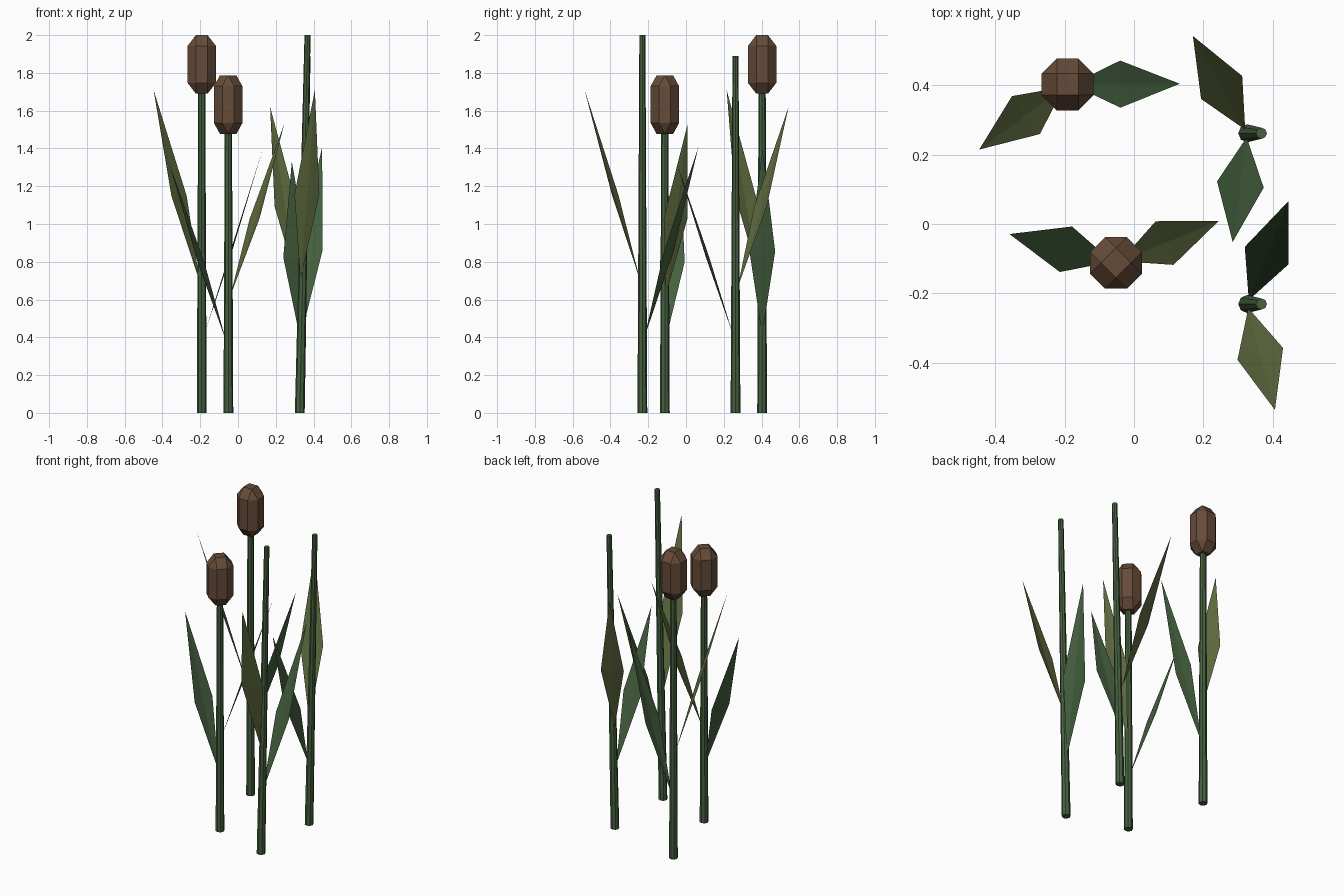
import bpy, bmesh
from mathutils import Vector, Matrix
from math import radians

if "Cube" in bpy.data.objects:
    bpy.data.objects.remove(bpy.data.objects["Cube"])


def material(name, rgb):
    m = bpy.data.materials.new(name)
    m.diffuse_color = (*rgb, 1)
    m.use_nodes = True
    m.node_tree.nodes["Principled BSDF"].inputs["Base Color"].default_value = m.diffuse_color
    return m


STEM = material("stem_green", (0.06, 0.12, 0.05))
OLIVE = material("leaf_olive", (0.115, 0.15, 0.05))
BROWN = material("head_brown", (0.13, 0.07, 0.04))


def make_object(name, bm, mat):
    bmesh.ops.recalc_face_normals(bm, faces=bm.faces)
    me = bpy.data.meshes.new(name)
    bm.to_mesh(me)
    bm.free()
    me.materials.append(mat)
    ob = bpy.data.objects.new(name, me)
    bpy.context.collection.objects.link(ob)
    return ob


# Tapered eight-sided stem, optionally leaning in x
def stem(name, base, top_x, height, r_top):
    bm = bmesh.new()
    bmesh.ops.create_cone(bm, cap_ends=True, segments=8, radius1=0.026, radius2=r_top,
                          depth=height, matrix=Matrix.Translation((0, 0, height / 2)))
    for v in bm.verts:
        v.co += Vector((base[0] + (top_x - base[0]) * v.co.z / height, base[1], 0))
    make_object(name, bm, STEM)


# Seed head: chamfered box stretched upwards
def head(name, x, y, z, turn):
    bm = bmesh.new()
    bmesh.ops.create_cube(bm, size=0.15)
    bmesh.ops.bevel(bm, geom=bm.edges[:], offset=0.044, segments=1, affect='EDGES')
    for v in bm.verts:
        top = abs(v.co.z) > 0.05
        v.co.z = (0.155 if top else 0.098) * (1 if v.co.z > 0 else -1)
    bm.transform(Matrix.Translation((x, y, z)) @ Matrix.Rotation(radians(turn), 4, 'Z'))
    make_object(name, bm, BROWN)


# Kite-shaped leaf, lightly folded along its midrib
def leaf(name, base, z0, tip, mat):
    tip = Vector(tip)
    out = Vector((tip.x - base[0], tip.y - base[1], 0)).normalized()
    root = Vector((*base, z0)) + out * 0.012
    side = Vector((-out.y, out.x, 0)) * 0.068
    mid = root.lerp(tip, 0.45)
    normal = (tip - root).cross(side).normalized()
    bm = bmesh.new()
    r, a, c, b, t = [bm.verts.new(p) for p in
                     (root, mid + side, mid - normal * 0.008, mid - side, tip)]
    for f in ((r, c, a), (a, c, t), (r, b, c), (b, t, c)):
        bm.faces.new(f)
    make_object(name, bm, mat)


# name: base, top x, height, top radius, low leaf (root z, tip), high leaf (root z, tip)
PLANTS = {
    "back_left": ((-0.192, 0.403), -0.192, 1.72, 0.019,
                  (0.41, (0.132, 0.405, 1.40)), (0.69, (-0.447, 0.215, 1.71))),
    "front_left": ((-0.051, -0.112), -0.051, 1.51, 0.019,
                   (0.38, (-0.36, -0.029, 1.31)), (0.62, (0.245, 0.009, 1.53))),
    "back_right": ((0.327, 0.262), 0.368, 1.89, 0.016,
                   (0.41, (0.285, -0.052, 1.33)), (0.66, (0.17, 0.543, 1.62))),
    "front_right": ((0.327, -0.231), 0.368, 2.0, 0.016,
                    (0.40, (0.446, 0.066, 1.41)), (0.70, (0.407, -0.537, 1.71))),
}
for key, (base, top_x, h, r, low, high) in PLANTS.items():
    stem("stem_" + key, base, top_x, h, r)
    leaf("low_leaf_" + key, base, *low, STEM)
    leaf("high_leaf_" + key, base, *high, OLIVE)

head("seed_head_tall", -0.192, 0.403, 1.845, 0)
head("seed_head_short", -0.052, -0.112, 1.632, 45)
